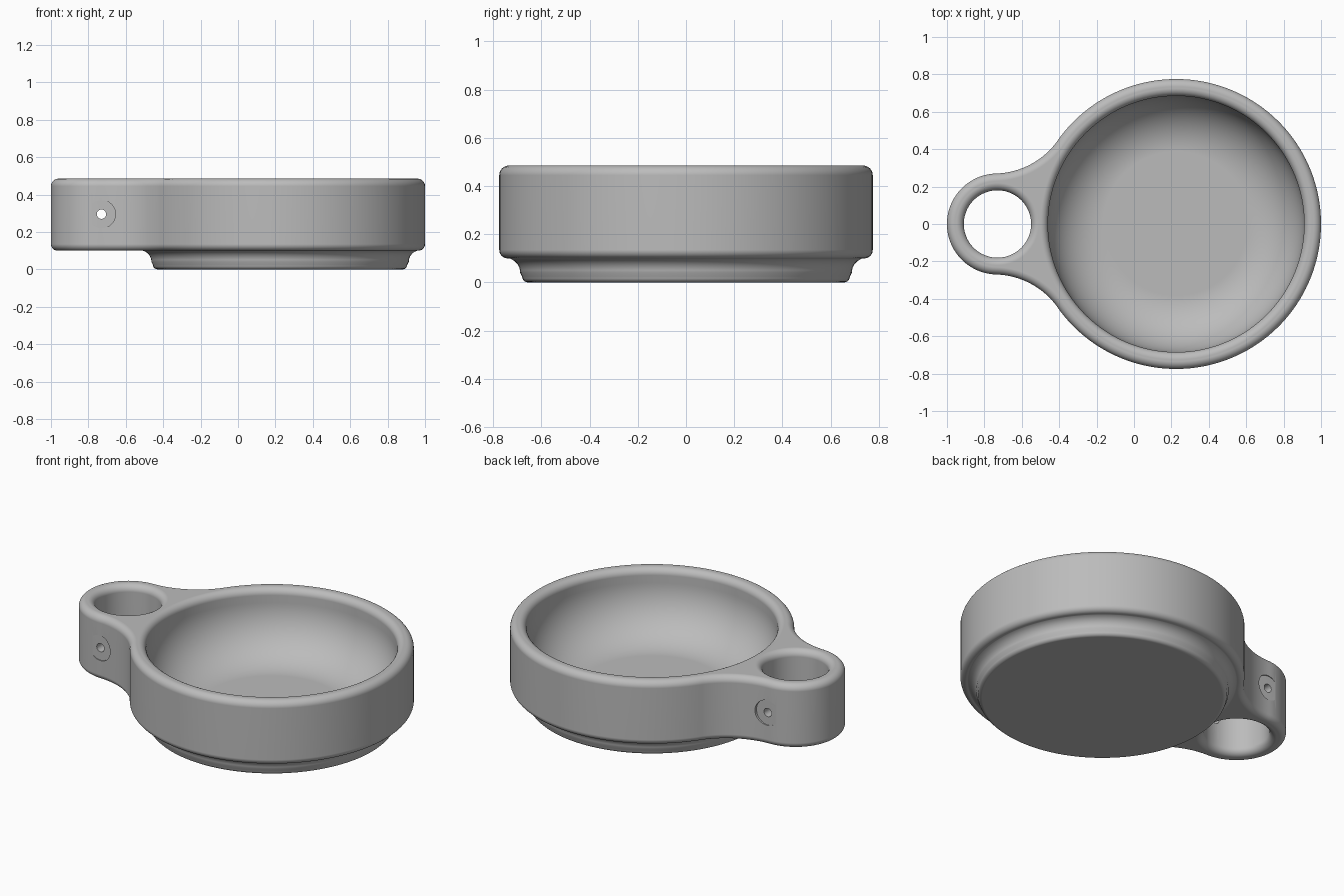
import bpy
import bmesh
from math import sin, cos, pi, atan2, hypot
from mathutils import Matrix

old = bpy.data.objects.get("Cube")
if old:
    bpy.data.objects.remove(old, do_unlink=True)

# Main dimensions
BOWL_X, BOWL_R = 0.225, 0.775
LUG_X, LUG_R, HOLE_R = -0.73, 0.27, 0.18
TOP, UNDER = 0.485, 0.1
NECK_X, NECK_R = -0.75, 0.42

grey = bpy.data.materials.new("satin_grey")
grey.use_nodes = True
grey.diffuse_color = (0.5, 0.5, 0.5, 1)
grey.node_tree.nodes["Principled BSDF"].inputs["Base Color"].default_value = (0.5, 0.5, 0.5, 1)


def loft(name, rings):
    """Skin a stack of equal rings and cap both ends."""
    bm = bmesh.new()
    loops = [[bm.verts.new(p) for p in ring] for ring in rings]
    n = len(loops[0])
    for a, b in zip(loops, loops[1:]):
        for i in range(n):
            j = (i + 1) % n
            bm.faces.new((a[i], a[j], b[j], b[i]))
    bm.faces.new(loops[0][::-1])
    bm.faces.new(loops[-1])
    bmesh.ops.recalc_face_normals(bm, faces=bm.faces)
    mesh = bpy.data.meshes.new(name)
    bm.to_mesh(mesh)
    bm.free()
    mesh.materials.append(grey)
    obj = bpy.data.objects.new(name, mesh)
    bpy.context.collection.objects.link(obj)
    return obj


def revolve(name, profile, x, steps=128):
    turn = [2 * pi * i / steps for i in range(steps)]
    return loft(name, [[(x + r * cos(t), r * sin(t), z) for t in turn] for r, z in profile])


def arc(cx, cz, r, start, end, steps=8):
    return [(cx + r * cos(start + (end - start) * i / steps),
             cz + r * sin(start + (end - start) * i / steps)) for i in range(steps + 1)]


def outline(inset):
    """Bowl circle joined to the lug circle by hollow necks."""
    neck_y = (LUG_R + NECK_R) if NECK_X == LUG_X else \
        ((LUG_R + NECK_R) ** 2 - (NECK_X - LUG_X) ** 2) ** 0.5
    a_bowl = atan2(neck_y, NECK_X - BOWL_X)
    a_lug = atan2(neck_y, NECK_X - LUG_X)
    half = arc(BOWL_X, 0, BOWL_R - inset, 0, a_bowl, 60)
    half += arc(NECK_X, neck_y, NECK_R + inset, a_bowl - pi, a_lug - pi, 24)[1:]
    half += arc(LUG_X, 0, LUG_R - inset, a_lug, pi, 32)[1:]
    return half + [(x, -y) for x, y in half[-2:0:-1]]


# Body with rounded upper and lower edges
edge = arc(0.035, UNDER + 0.035, 0.035, 1.5 * pi, pi) + arc(0.04, TOP - 0.04, 0.04, pi, pi / 2)
body = loft("bowl_with_lug", [[(x, y, z) for x, y in outline(d)] for d, z in edge])

# Foot flaring out into the underside
foot = revolve("foot", arc(0.655, 0.025, 0.025, -pi / 2, 0, 5)
               + arc(0.75, 0.04, 0.062, pi, 0.55 * pi) + [(0.74, 0.16)], BOWL_X)

# Cutters: rounded basin and lug hole, both with soft lips
basin = revolve("basin_cutter", arc(0.385, 0.4, 0.3, -pi / 2, 0, 20)
                + arc(0.725, TOP - 0.04, 0.04, pi, pi / 2) + [(0.725, 0.6)], BOWL_X)
soft = HOLE_R + 0.04
lug_hole = revolve("lug_hole_cutter", [(soft, -0.1)] + arc(soft, UNDER + 0.04, 0.04, 1.5 * pi, pi)
                   + arc(soft, TOP - 0.04, 0.04, pi, pi / 2) + [(soft, 0.6)], LUG_X, 80)

cuts = [(foot, 'UNION'), (basin, 'DIFFERENCE'), (lug_hole, 'DIFFERENCE')]

# Cross drilling through the lug and a shallow spot face on either side
for name, r, y0, y1 in (("pin_drill", 0.025, -0.5, 0.5),
                        ("front_spot_face", 0.075, -0.4, -0.265),
                        ("back_spot_face", 0.075, 0.265, 0.4)):
    pin = revolve(name, [(r, y0), (r, y1)], 0, 40)
    pin.data.transform(Matrix.Translation((LUG_X, 0, 0.295)) @ Matrix.Rotation(-pi / 2, 4, 'X'))
    cuts.append((pin, 'DIFFERENCE'))

for tool, kind in cuts:
    mod = body.modifiers.new(tool.name, 'BOOLEAN')
    mod.object, mod.operation, mod.solver = tool, kind, 'EXACT'
    tool.hide_render = True

# Bake the booleans and drop the cutters
bpy.context.view_layer.update()
graph = bpy.context.evaluated_depsgraph_get()
baked = bpy.data.meshes.new_from_object(body.evaluated_get(graph))
body.modifiers.clear()
body.data = baked
for tool, _ in cuts:
    bpy.data.objects.remove(tool, do_unlink=True)

bpy.ops.object.select_all(action='DESELECT')
body.select_set(True)
bpy.context.view_layer.objects.active = body
bpy.ops.object.shade_smooth_by_angle(angle=pi / 6)
weighted = body.modifiers.new("flat_face_shading", 'WEIGHTED_NORMAL')
weighted.keep_sharp = True
